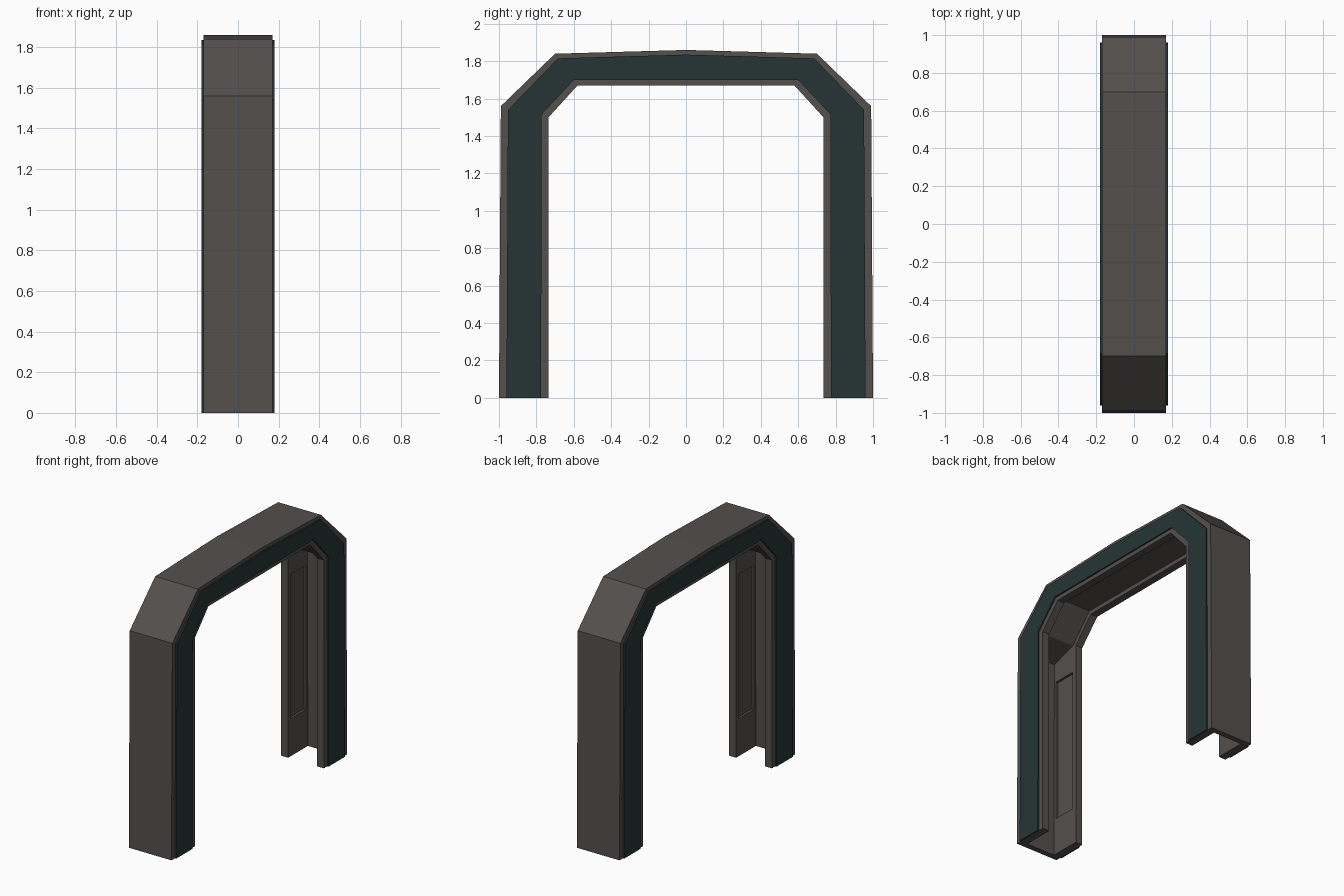
import bpy, bmesh

if "Cube" in bpy.data.objects:
    bpy.data.objects.remove(bpy.data.objects["Cube"])

def material(name, rgb):
    m = bpy.data.materials.new(name)
    m.diffuse_color = (*rgb, 1)
    m.use_nodes = True
    m.node_tree.nodes["Principled BSDF"].inputs["Base Color"].default_value = m.diffuse_color
    return m

BROWN = material("warm dark grey", (0.088, 0.079, 0.075))
TEAL = material("dark teal", (0.019, 0.036, 0.036))

def mirrored(half):
    """Half profile (y, z) from the floor up to the middle, mirrored in y."""
    return half + [(-y, z) for y, z in reversed(half) if y > 0]

def prism(name, profile, x0, x1, mat=None):
    """Extrude a (y, z) profile along x."""
    bm = bmesh.new()
    face = bm.faces.new([bm.verts.new((x0, y, z)) for y, z in profile])
    ext = bmesh.ops.extrude_face_region(bm, geom=[face])
    verts = [v for v in ext["geom"] if isinstance(v, bmesh.types.BMVert)]
    bmesh.ops.translate(bm, verts=verts, vec=(x1 - x0, 0, 0))
    bmesh.ops.recalc_face_normals(bm, faces=bm.faces)
    me = bpy.data.meshes.new(name)
    bm.to_mesh(me)
    bm.free()
    ob = bpy.data.objects.new(name, me)
    bpy.context.collection.objects.link(ob)
    if mat:
        me.materials.append(mat)
    return ob

def cut(target, cutter):
    mod = target.modifiers.new("cut", 'BOOLEAN')
    mod.operation, mod.solver, mod.object = 'DIFFERENCE', 'EXACT', cutter
    bpy.context.view_layer.objects.active = target
    bpy.ops.object.modifier_apply(modifier=mod.name)
    bpy.data.objects.remove(cutter)

def arch(outer, inner):
    return mirrored(outer) + list(reversed(mirrored(inner)))

# Arch body
frame = prism("arch_frame", arch(
    [(1.0, 0), (0.99, 1.56), (0.70, 1.84), (0, 1.86)],
    [(0.735, 0), (0.735, 1.50), (0.58, 1.67)]), -0.17, 0.17, BROWN)

# Open channel in the legs, shallow recess under the beam
cut(frame, prism("channel_cutter", mirrored(
    [(0.96, -0.1), (0.955, 1.45), (0.765, 1.51), (0.595, 1.70)]), -0.115, 0.115))

# Recessed panels on the channel walls of each leg
for s in (-1, 1):
    cut(frame, prism("panel_cutter", [
        (s * 0.77, 0.27), (s * 0.94, 0.27), (s * 0.94, 1.31), (s * 0.77, 1.31)],
        -0.132, 0.132))

# Teal plates on both sides
plate = arch(
    [(0.96, 0), (0.952, 1.54), (0.685, 1.815), (0, 1.835)],
    [(0.775, 0), (0.772, 1.515), (0.60, 1.70)])
for name, s in (("left_side_plate", -1), ("right_side_plate", 1)):
    prism(name, plate, s * 0.165, s * 0.18, TEAL)
